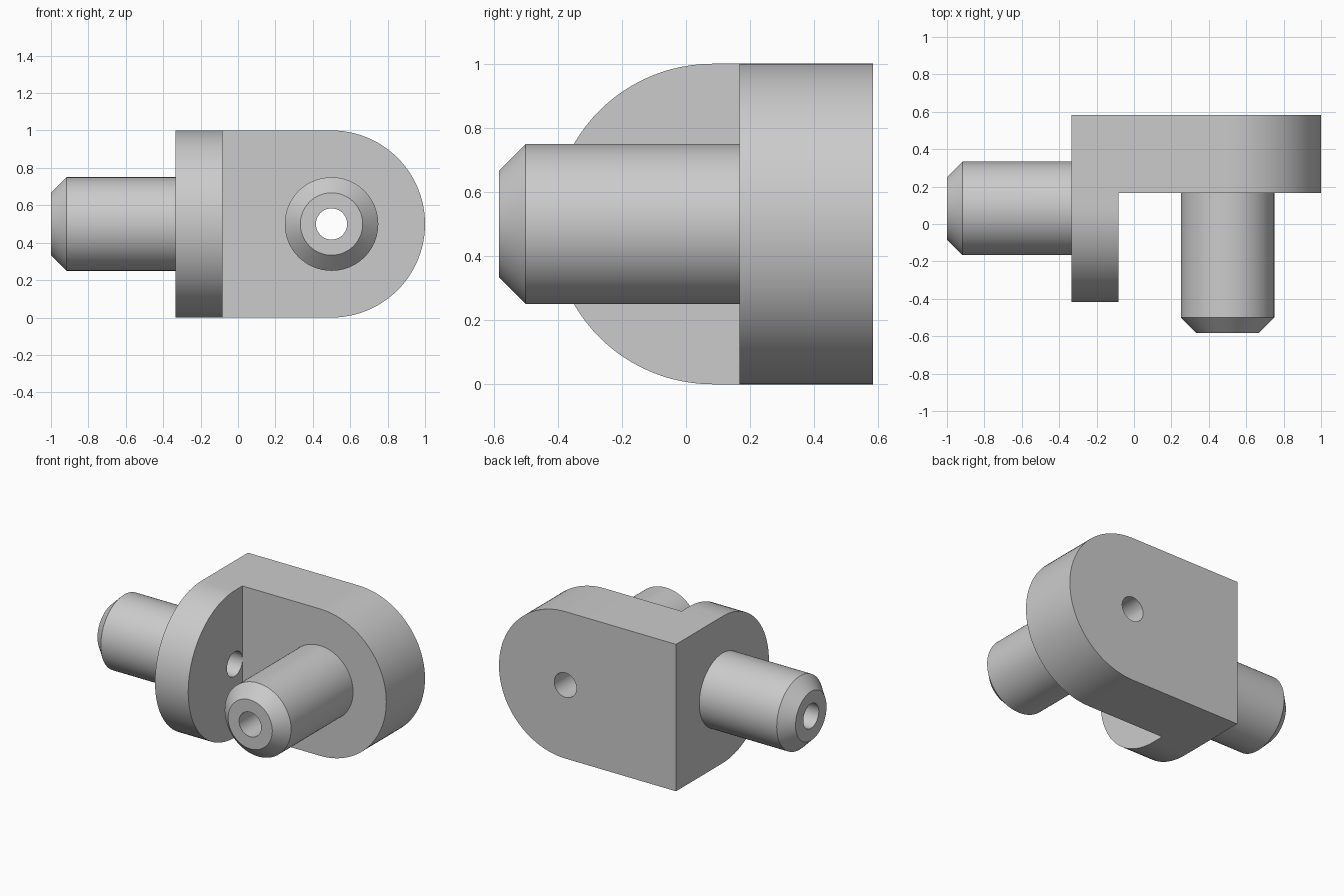
import bpy, bmesh, math
from mathutils import Matrix, Vector

if "Cube" in bpy.data.objects:
    bpy.data.objects.remove(bpy.data.objects["Cube"])

SEG = 96
CY = 1 / 12            # y of the side pin axis
CX = 0.5               # x of the front pin axis
AXIS_X = Matrix(((0, 0, -1), (1, 0, 0), (0, -1, 0))).to_4x4()   # local z -> -x
AXIS_Y = Matrix(((1, 0, 0), (0, 0, -1), (0, 1, 0))).to_4x4()    # local z -> -y

grey = bpy.data.materials.new("grey")
grey.diffuse_color = (0.6, 0.6, 0.6, 1)
grey.use_nodes = True
grey.node_tree.nodes["Principled BSDF"].inputs["Base Color"].default_value = grey.diffuse_color


def finish(name, bm):
    bmesh.ops.recalc_face_normals(bm, faces=bm.faces)
    mesh = bpy.data.meshes.new(name)
    bm.to_mesh(mesh)
    bm.free()
    mesh.materials.append(grey)
    obj = bpy.data.objects.new(name, mesh)
    bpy.context.collection.objects.link(obj)
    return obj


def plate(name, outline, offset):
    """Closed outline of 3D points extruded along offset."""
    bm = bmesh.new()
    face = bm.faces.new([bm.verts.new(p) for p in outline])
    ext = bmesh.ops.extrude_face_region(bm, geom=[face])
    verts = [v for v in ext["geom"] if isinstance(v, bmesh.types.BMVert)]
    bmesh.ops.translate(bm, verts=verts, vec=Vector(offset))
    return finish(name, bm)


def turned(name, profile, origin, axis):
    """Solid of revolution from (radius, distance) points."""
    bm = bmesh.new()
    rings = []
    for r, d in profile:
        rings.append([bm.verts.new((r * math.cos(2 * math.pi * i / SEG),
                                    r * math.sin(2 * math.pi * i / SEG), d))
                      for i in range(SEG)])
    for a, b in zip(rings, rings[1:]):
        for i in range(SEG):
            j = (i + 1) % SEG
            bm.faces.new((a[i], a[j], b[j], b[i]))
    bm.faces.new(rings[0])
    bm.faces.new(rings[-1])
    bm.transform(Matrix.Translation(origin) @ axis)
    return finish(name, bm)


def combine(target, other, operation):
    mod = target.modifiers.new(operation.lower(), 'BOOLEAN')
    mod.operation, mod.solver, mod.object = operation, 'EXACT', other
    bpy.context.view_layer.objects.active = target
    bpy.ops.object.modifier_apply(modifier=mod.name)
    bpy.data.objects.remove(other)


# Half-round end shared by both plates: (reach, height)
arc = [(0.5 * math.cos(t), 0.5 + 0.5 * math.sin(t))
       for t in (math.pi * (i / 48 - 0.5) for i in range(49))]

# Back plate, rounded to the right
X0, Y0, Y1 = -1 / 3, 1 / 6, 7 / 12
bracket = plate("pin_bracket",
                [(X0, Y0, 0)] + [(CX + u, Y0, z) for u, z in arc] + [(X0, Y0, 1)],
                (0, Y1 - Y0, 0))

# Side plate, rounded to the front
side_plate = plate("side_plate",
                   [(X0, Y1, 0)] + [(X0, CY - u, z) for u, z in arc] + [(X0, Y1, 1)],
                   (0.25, 0, 0))
combine(bracket, side_plate, 'UNION')

# Chamfered pins, rooted inside their plates
for name, length, origin, axis in (
        ("side_pin", 2 / 3, (X0, CY, 0.5), AXIS_X),
        ("front_pin", 0.75, (CX, Y0, 0.5), AXIS_Y)):
    pin = turned(name, [(0.25, -0.1), (0.25, length - 1 / 12), (1 / 6, length)],
                 origin, axis)
    combine(bracket, pin, 'UNION')

# Bores through each pin and its plate
for origin, axis, depth in (((X0, CY, 0.5), AXIS_X, 0.3),
                            ((CX, Y0, 0.5), AXIS_Y, 0.5)):
    bore = turned("bore", [(1 / 12, -depth), (1 / 12, 1)], origin, axis)
    combine(bracket, bore, 'DIFFERENCE')

# Smooth round walls, sharp edges
bpy.ops.object.select_all(action='DESELECT')
bracket.select_set(True)
bpy.context.view_layer.objects.active = bracket
bpy.ops.object.shade_smooth_by_angle(angle=math.radians(30))
